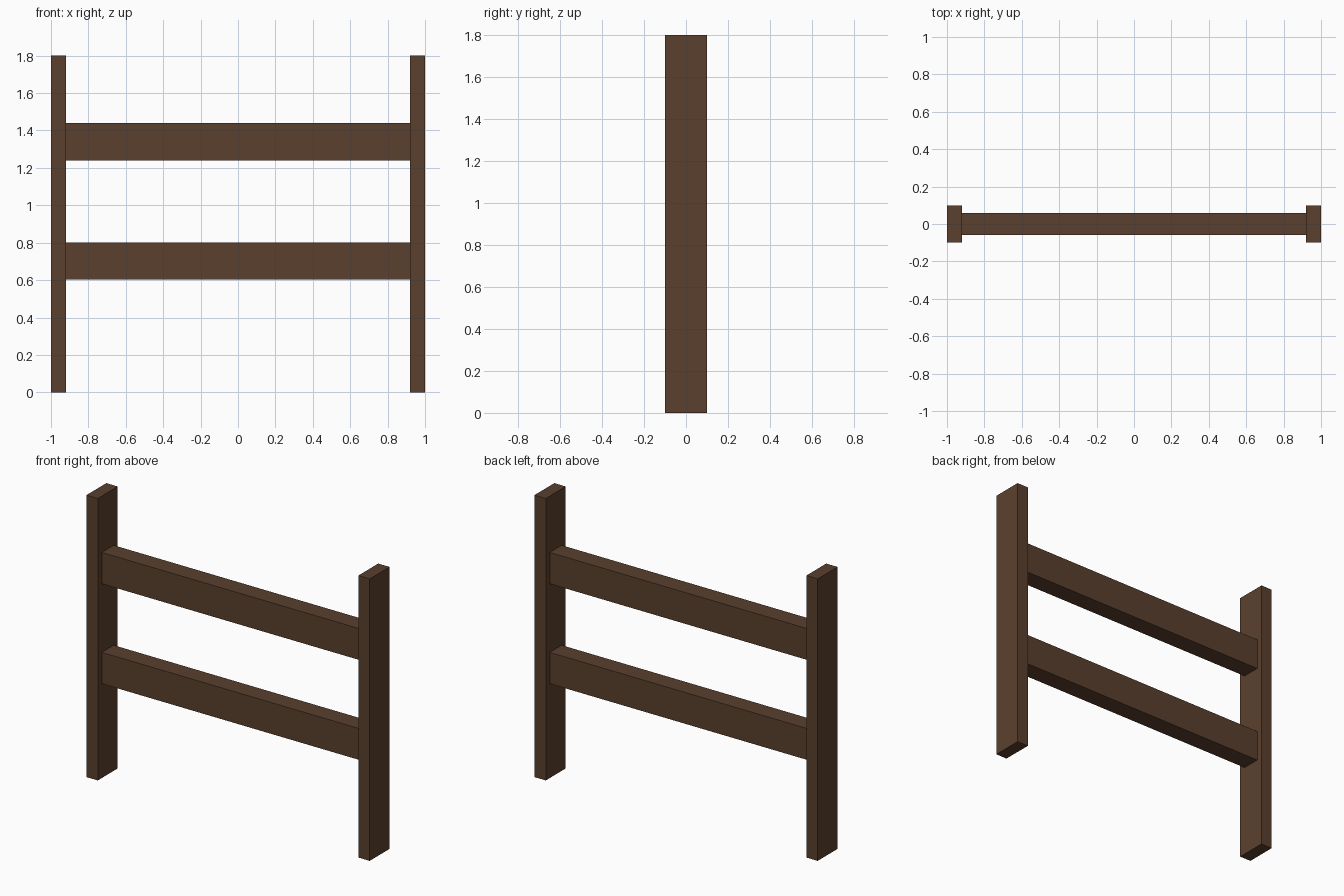
import bpy

if "Cube" in bpy.data.objects:
    bpy.data.objects.remove(bpy.data.objects["Cube"])

wood = bpy.data.materials.new("dark_brown_wood")
wood.diffuse_color = (0.102, 0.051, 0.027, 1)
wood.use_nodes = True
wood.node_tree.nodes["Principled BSDF"].inputs["Base Color"].default_value = wood.diffuse_color


def box(name, center, size):
    bpy.ops.mesh.primitive_cube_add(size=1, location=center)
    obj = bpy.context.object
    obj.name = name
    obj.scale = size
    bpy.ops.object.transform_apply(location=False, rotation=False, scale=True)
    obj.data.materials.append(wood)
    return obj


# Upright posts
for side, x in (("left", -0.96), ("right", 0.96)):
    box(side + "_post", (x, 0, 0.9), (0.08, 0.2, 1.8))

# Horizontal rails between the posts
for level, z in (("lower", 0.702), ("upper", 1.34)):
    box(level + "_rail", (0, 0, z), (1.84, 0.12, 0.2))
